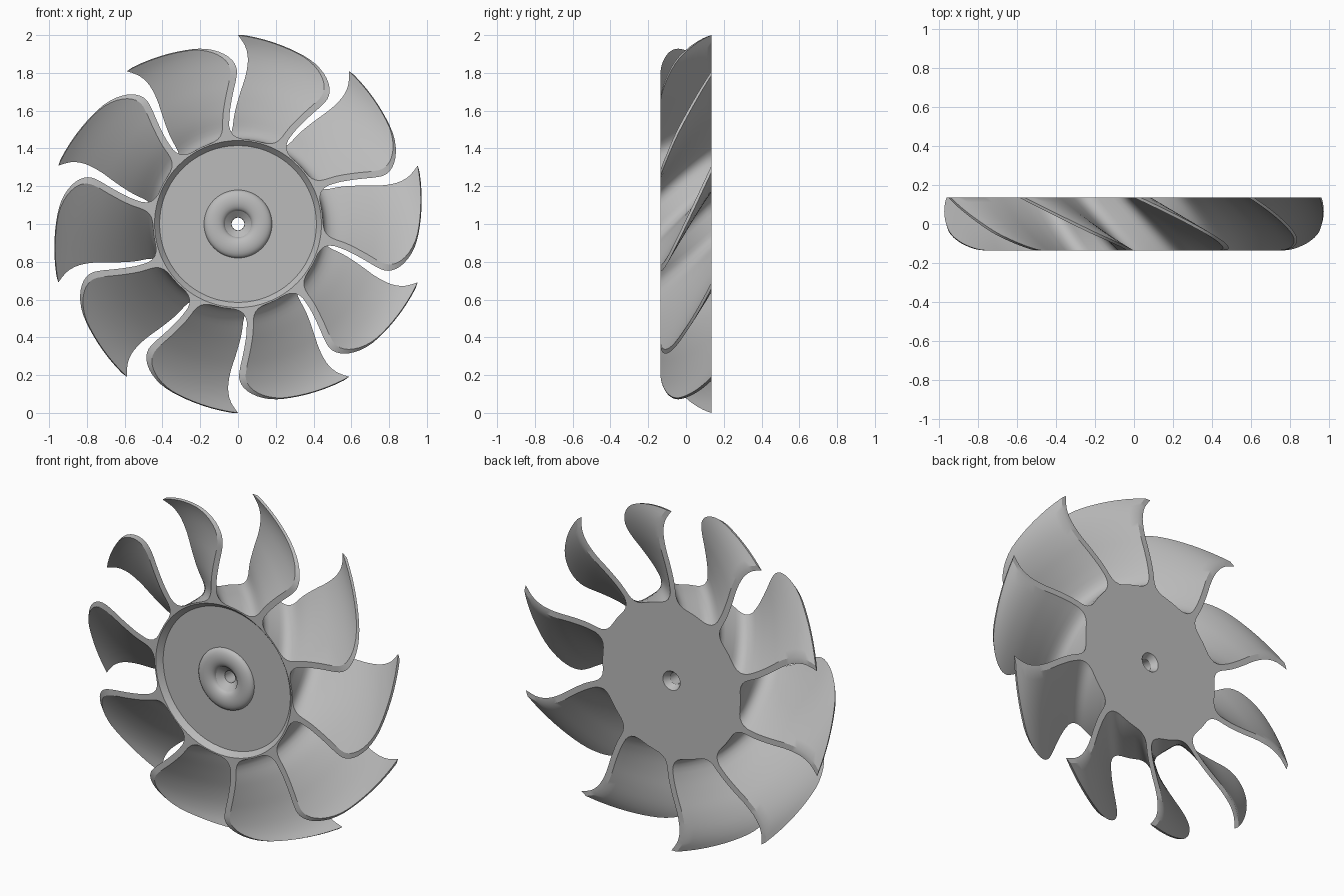
import bpy, bmesh
from math import sin, cos, pi, sqrt, radians, degrees, floor

if "Cube" in bpy.data.objects:
    bpy.data.objects.remove(bpy.data.objects["Cube"])

BLADES, TWIST, HALF = 10, 30.0, 0.135
STEP = 360 / BLADES
SLICES, SPAN = 18, 18
ROOT, TIP = 0.52, 1.0

# Blade sweep (degrees) at even radii from root to tip
SWEEP = [-3.0, -1.9, -0.4, 1.1, 2.5, 3.3, 3.4, 2.4, 0.0]
# Fillets at the blade root and hub valley: (angle, radius)
LEFT_ROOT = [(-14, .45), (-10.5, .452), (-7.5, .46), (-5.2, .475), (-3.8, .495)]
RIGHT_ROOT = [(1.4, .495), (2.6, .475), (5, .46), (8, .452), (11.5, .45), (16.5, .45)]


def sweep(r):
    """Smooth spline through the sweep angles."""
    u = (r - ROOT) / (TIP - ROOT) * (len(SWEEP) - 1)
    i = max(0, min(int(floor(u)), len(SWEEP) - 2))
    f = u - i
    p1, p2 = SWEEP[i], SWEEP[i + 1]
    p0 = SWEEP[i - 1] if i else 2 * p1 - p2
    p3 = SWEEP[i + 2] if i + 2 < len(SWEEP) else 2 * p2 - p1
    return p1 + f / 2 * (p2 - p0 + f * (2 * p0 - 5 * p1 + 4 * p2 - p3
                                       + f * (3 * (p1 - p2) + p3 - p0)))


def thickness(r):
    return degrees(0.035 / r)


def outer_radius(s):
    """Blade reach from back (s=0) to front (s=1), with a rounded front corner."""
    k = max(0, (s - 0.6) / 0.4)
    return TIP - 0.075 * s - 0.13 * (1 - sqrt(max(0, 1 - k * k)))


HUB = LEFT_ROOT + [(sweep(ROOT), ROOT), (sweep(ROOT) + thickness(ROOT), ROOT)] + RIGHT_ROOT
A = len(LEFT_ROOT)          # left root point; A + 1 is the right one
bm = bmesh.new()


def vert(angle, r, y):
    """Point at a clock angle, turned by the helix for its depth."""
    s = (HALF - y) / (2 * HALF)
    a = radians(angle + TWIST * s)
    return bm.verts.new((r * sin(a), y, 1 + r * cos(a)))


def hub_ring(y, radius=None):
    return [vert(b * STEP + a, radius or r, y) for b in range(BLADES) for a, r in HUB]


def bridge(a, b, skip=()):
    n = len(a)
    for i in range(n):
        if i % len(HUB) not in skip:
            j = (i + 1) % n
            bm.faces.new((a[i], a[j], b[j], b[i]))


def make_slice(s):
    """Hub outline plus the left and right edge of every blade at one depth."""
    y = HALF - 2 * HALF * s
    ring = hub_ring(y)
    sides = []
    for b in range(BLADES):
        o = b * len(HUB)
        left, right = [ring[o + A]], [ring[o + A + 1]]
        for k in range(1, SPAN + 1):
            r = ROOT + (outer_radius(s) - ROOT) * k / SPAN
            a = b * STEP + sweep(r)
            left.append(vert(a, r, y))
            right.append(vert(a + thickness(r), r, y))
        sides.append((left, right))
    return ring, sides


# Twisted walls of hub and blades
slices = [make_slice(sin(k / SLICES * pi / 2)) for k in range(SLICES + 1)]
for (ring0, sides0), (ring1, sides1) in zip(slices, slices[1:]):
    bridge(ring0, ring1, skip=(A,))
    for (l0, r0), (l1, r1) in zip(sides0, sides1):
        path0, path1 = l0 + r0[::-1], l1 + r1[::-1]
        for i in range(len(path0) - 1):
            bm.faces.new((path0[i], path0[i + 1], path1[i + 1], path1[i]))

# Front and back edges of the blades
for ring, sides in (slices[0], slices[-1]):
    for left, right in sides:
        for i in range(SPAN):
            bm.faces.new((left[i], left[i + 1], right[i + 1], right[i]))

# Hub: front rim, recessed disc, rounded boss, bore and back countersink
profile = [(0.442, -HALF), (0.415, -0.105)]
profile += [(0.125 + 0.055 * cos(k * pi / 10), -0.105 - 0.028 * sin(k * pi / 10))
            for k in range(11)]
profile += [(0.034, -0.075), (0.034, 0.1), (0.056, HALF)]
previous = slices[-1][0]
for r, y in profile:
    ring = hub_ring(y, r)
    bridge(previous, ring)
    previous = ring
bridge(previous, slices[0][0])

bmesh.ops.recalc_face_normals(bm, faces=bm.faces)
mesh = bpy.data.meshes.new("fan_rotor")
bm.to_mesh(mesh)
bm.free()
rotor = bpy.data.objects.new("fan_rotor", mesh)
bpy.context.collection.objects.link(rotor)

# Plain grey finish
grey = bpy.data.materials.new("light_grey")
grey.use_nodes = True
grey.diffuse_color = (0.5, 0.5, 0.5, 1)
grey.node_tree.nodes["Principled BSDF"].inputs["Base Color"].default_value = (0.5, 0.5, 0.5, 1)
mesh.materials.append(grey)

bpy.ops.object.select_all(action='DESELECT')
rotor.select_set(True)
bpy.context.view_layer.objects.active = rotor
bpy.ops.object.shade_smooth_by_angle(angle=radians(32))
